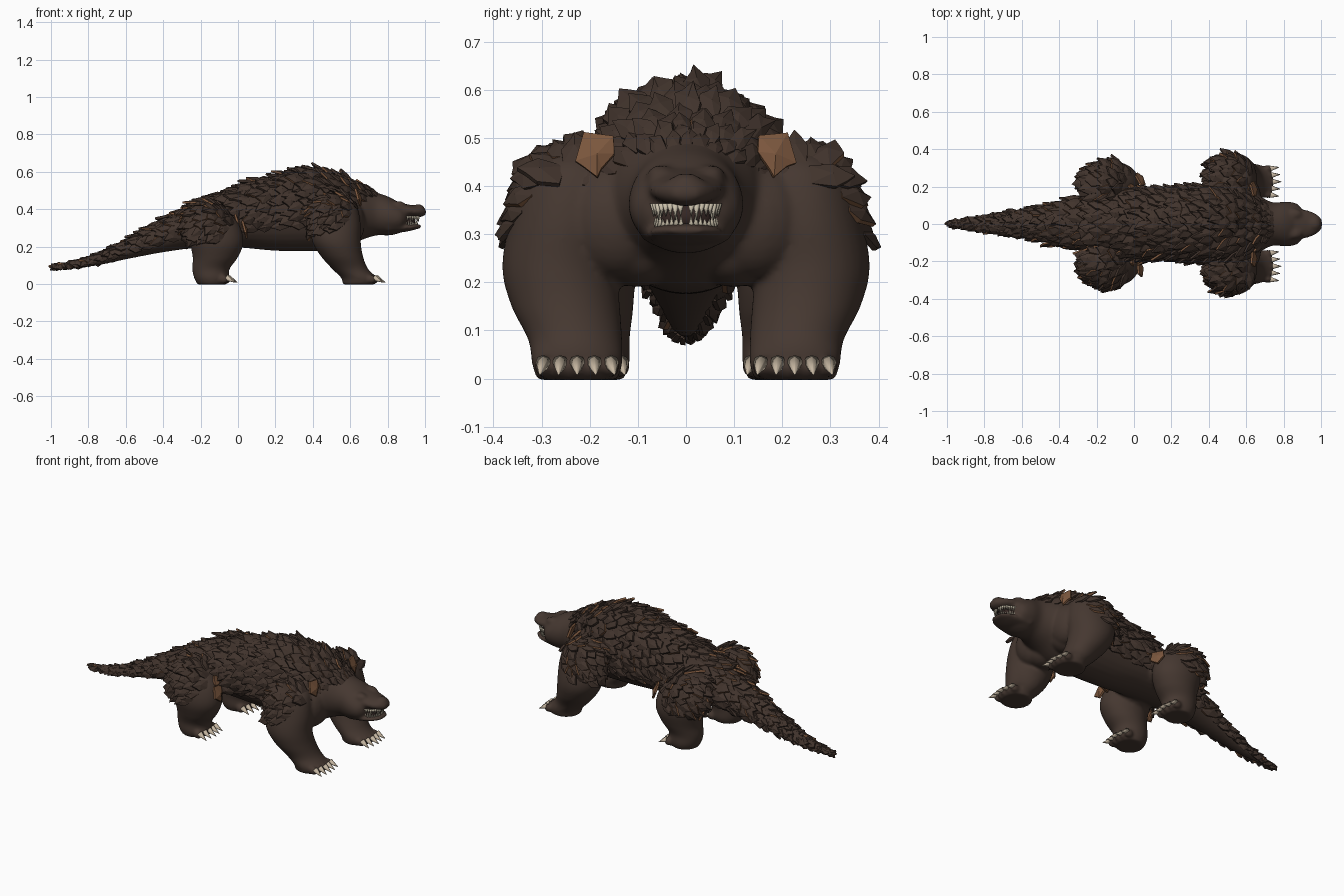
import bpy, bmesh, math, random
from mathutils import Vector, Matrix

random.seed(7)
if "Cube" in bpy.data.objects:
    bpy.data.objects.remove(bpy.data.objects["Cube"])


def material(name, rgb):
    m = bpy.data.materials.new(name)
    m.use_nodes = True
    m.diffuse_color = (*rgb, 1)
    m.node_tree.nodes["Principled BSDF"].inputs["Base Color"].default_value = (*rgb, 1)
    return m


SKIN = material("brown skin", (0.060, 0.039, 0.030))
SCALE = material("dark brown scale", (0.052, 0.033, 0.025))
RUST = material("rust brown scale", (0.20, 0.095, 0.047))
CLAW = material("horn claw", (0.55, 0.46, 0.35))
TOOTH = material("ivory tooth", (0.58, 0.52, 0.40))
DARK = material("mouth dark", (0.035, 0.02, 0.017))


def finish(bm, name, mats, smooth=False):
    me = bpy.data.meshes.new(name)
    bmesh.ops.recalc_face_normals(bm, faces=bm.faces[:])
    for f in bm.faces:
        f.smooth = smooth
    bm.to_mesh(me)
    bm.free()
    for m in mats:
        me.materials.append(m)
    ob = bpy.data.objects.new(name, me)
    bpy.context.collection.objects.link(ob)
    return ob


def interp(st, k):
    """Smooth curve through the stations, keyed by their first value."""
    k = min(max(k, st[0][0]), st[-1][0])
    i = max(j for j in range(len(st) - 1) if st[j][0] <= k)
    a, b = st[i], st[i + 1]
    p, n = st[max(i - 1, 0)], st[min(i + 2, len(st) - 1)]
    h = b[0] - a[0]
    t = (k - a[0]) / h
    out = []
    for c in range(1, len(a)):
        ma = (b[c] - p[c]) / (b[0] - p[0]) * h
        mb = (n[c] - a[c]) / (n[0] - a[0]) * h
        out.append((2*t**3 - 3*t*t + 1) * a[c] + (t**3 - 2*t*t + t) * ma
                   + (3*t*t - 2*t**3) * b[c] + (t**3 - t*t) * mb)
    return out


def along(st):
    """Surface of a form lying along x: stations are x, top, bottom, half width."""
    def point(x, v):
        top, bot, w = interp(st, x)
        return Vector((x, w * math.sin(v), (top + bot) / 2 + (top - bot) / 2 * math.cos(v)))
    return point


def upright(st, side):
    """Surface of a limb: stations are z, centre x, centre y, radius x, radius y."""
    def point(z, v):
        cx, cy, rx, ry = interp(st, z)
        return Vector((cx + rx * math.cos(v), side * (cy + ry * math.sin(v)), z))
    return point


def loft(bm, point, st, rows, sides=32):
    lo, hi = st[0][0], st[-1][0]
    rings = [[bm.verts.new(point(lo + (hi - lo) * i / rows, math.tau * j / sides))
              for j in range(sides)] for i in range(rows + 1)]
    for a, b in zip(rings, rings[1:]):
        for j in range(sides):
            k = (j + 1) % sides
            bm.faces.new((a[j], a[k], b[k], b[j]))
    bm.faces.new(rings[0])
    bm.faces.new(rings[-1])


def ball(bm, pos, size):
    bmesh.ops.create_uvsphere(bm, u_segments=20, v_segments=12, radius=1,
                              matrix=Matrix.Translation(pos) @ Matrix.Diagonal((*size, 1)))


def spike(bm, pos, direction, length, radius, sides=8):
    d = Vector(direction).normalized()
    mat = Matrix.Translation(Vector(pos) + d * length / 2) @ d.to_track_quat('Z', 'Y').to_matrix().to_4x4()
    bmesh.ops.create_cone(bm, cap_ends=True, segments=sides, radius1=radius,
                          radius2=radius * 0.08, depth=length, matrix=mat)


TRUNK = [(-1, .094, .082, .006), (-.8, .14, .092, .034), (-.6, .225, .132, .066),
         (-.4, .335, .17, .105), (-.2, .435, .195, .15), (0, .508, .195, .175),
         (.2, .57, .178, .18), (.38, .602, .175, .19), (.55, .57, .185, .19),
         (.66, .525, .235, .155), (.74, .49, .26, .116), (.81, .465, .26, .12),
         (.87, .43, .275, .11), (.90, .41, .30, .08), (.915, .385, .33, .04)]
SNOUT = [(.80, .45, .345, .09), (.9, .428, .36, .08), (.95, .418, .358, .066),
         (.985, .415, .36, .046), (1.006, .395, .372, .025)]
JAW = [(.80, .322, .27, .095), (.9, .324, .28, .082), (.95, .322, .292, .066), (.98, .317, .30, .035)]
FORE = [(-.003, .645, .226, .085, .084), (.03, .648, .226, .094, .094), (.08, .60, .23, .096, .098),
        (.15, .555, .25, .113, .113), (.23, .526, .262, .13, .12), (.33, .52, .248, .135, .117),
        (.42, .52, .235, .115, .102), (.455, .52, .23, .085, .08), (.48, .52, .226, .03, .03)]
HIND = [(-.003, -.14, .205, .076, .076), (.03, -.142, .205, .092, .088), (.08, -.145, .205, .1, .088),
        (.14, -.122, .212, .12, .102), (.22, -.115, .22, .144, .115), (.31, -.14, .216, .15, .112),
        (.375, -.155, .2, .115, .10), (.41, -.155, .19, .075, .07), (.425, -.155, .185, .03, .03)]
trunk = along(TRUNK)
LIMBS = [(st, s) for st in (FORE, HIND) for s in (1, -1)]

# Skin: trunk, tail, head and limbs fused into one smooth body
bm = bmesh.new()
loft(bm, trunk, TRUNK, 90)
loft(bm, along(SNOUT), SNOUT, 24)
loft(bm, along(JAW), JAW, 20)
for st, s in LIMBS:
    loft(bm, upright(st, s), st, 40)
    x, y = st[1][1], st[1][2] * s
    for i in range(-2, 3):
        ball(bm, (x + .078 - .006 * abs(i), y + .035 * i, .025), (.028, .019, .024))
ball(bm, (.965, 0, .405), (.032, .036, .022))
for s in (1, -1):
    ball(bm, (.855, s * .052, .42), (.045, .03, .024))
    ball(bm, (.60, s * .14, .33), (.08, .11, .12))
    ball(bm, (.55, s * .1, .26), (.1, .09, .07))
    ball(bm, (-.12, s * .12, .30), (.14, .11, .1))
skin = finish(bm, "body_skin", [SKIN], True)
rem = skin.modifiers.new("fuse", 'REMESH')
rem.mode, rem.voxel_size, rem.use_smooth_shade = 'VOXEL', 0.008, True
sm = skin.modifiers.new("soften", 'SMOOTH')
sm.factor, sm.iterations = 0.5, 10

# Mouth interior
bm = bmesh.new()
GUM = [(.82, .362, .305, .06), (.9, .362, .305, .062), (.945, .36, .307, .045)]
loft(bm, along(GUM), GUM, 8, 20)
finish(bm, "mouth_interior", [DARK], True)

# Teeth in an arch above and below
bm = bmesh.new()
for i in range(-9, 10):
    a = i * .16
    pos = (.885 + .082 * math.cos(a), .07 * math.sin(a))
    fang = 1.3 if abs(i) in (2, 6) else 1
    if i:
        spike(bm, (*pos, .364), (0, 0, -1), .027 * fang, .0078, 6)
        spike(bm, (pos[0] - .008, pos[1] * .93, .314), (0, 0, 1), .024 * fang, .007, 6)
finish(bm, "teeth", [TOOTH], True)

# Claws, five on each foot
bm = bmesh.new()
for st, s in LIMBS:
    x, y = st[1][1], st[1][2] * s
    for i in range(-2, 3):
        reach = .09 - .006 * abs(i)
        spike(bm, (x + reach, y + .035 * i, .034), (1, .08 * i, -.52), .056, .0165)
finish(bm, "claws", [CLAW], True)


def plate(bm, p, n, d, length, width, tilt, rust):
    """One pointed, ridged plate on normal n, pointing along d; rust: 0 none, 1 edges, 2 all."""
    d = (d - n * d.dot(n)).normalized()
    roll = random.uniform(-.3, .3)
    n = n * math.cos(roll) + n.cross(d) * math.sin(roll)
    s = n.cross(d)
    up = n * math.cos(tilt) - d * math.sin(tilt)
    d = d * math.cos(tilt) + n * math.sin(tilt)
    p = p - n * .008
    jag = random.uniform(-.2, .2)
    outline = [(0, -.4), (.55 + jag, -.5), (.8, -.26), (1, jag), (.78, .22), (.55 - jag, .5), (0, .4)]
    at = lambda a, b, h: bm.verts.new(p + d * a * length + s * b * width + up * h)
    top = [at(a, b, .006) for a, b in outline]
    low = [at(a, b, -.005) for a, b in outline]
    ridge = at(.5, jag * .4, .006 + width * .16)
    count = len(top)
    for i in range(count):
        j = (i + 1) % count
        face = bm.faces.new((top[i], top[j], ridge))
        face.material_index = int(rust == 2)
        bm.faces.new((low[i], low[j], top[j], top[i])).material_index = int(rust > 0)
    bm.faces.new(low[::-1]).material_index = int(rust > 0)


def normal_at(point, k, v, centre):
    p, e = point(k, v), .002
    n = (point(k + e, v) - point(k - e, v)).cross(point(k, v + e) - point(k, v - e)).normalized()
    return p, (n if n.dot(p - centre) > 0 else -n)


# Back and tail plates in staggered rings
bm = bmesh.new()
x, row = -.965, 0
while x < .77:
    size = min(1, max(.42, .42 + (x + 1) * .75))
    if x > .6:
        size = 1 - (x - .6) * 2.8
    top, bot, w = interp(TRUNK, x)
    limit = math.radians(112 if x < -.3 or -.05 < x < .45 else 100)
    if x > .6:
        limit *= 1 - (x - .6) * 4.4
    radius = (w + (top - bot) / 2) / 2
    count = max(2, int(limit * radius / (.047 * size)))
    # Rust edges cluster over the haunches
    rusty = .5 if -.45 < x < -.1 else .14
    for i in range(-count, count + 1):
        v = limit * (i + .5 * (row % 2)) / (count + .5)
        p, n = normal_at(trunk, x, v, Vector((x, 0, (top + bot) / 2)))
        back = Vector((-1, random.uniform(-.25, .25), -.35 * abs(math.sin(v))))
        plate(bm, p, n, back, .1 * size * random.uniform(.8, 1.2),
              .062 * size * random.uniform(.8, 1.15), random.uniform(.16, .46),
              int(random.random() < rusty))
    x += .042 * size
    row += 1
finish(bm, "back_scales", [SCALE, RUST])

# Shoulder and hip plates
for st, s in LIMBS:
    bm = bmesh.new()
    point = upright(st, s)
    high = st[-1][0]
    rows = [high - h for h in (.006, .016, .03, .055, .085, .115, .142, .165)]
    for r, z in enumerate(rows):
        cx, cy, rx, ry = interp(st, z)
        count = max(4, int(math.tau * (rx + ry) / 2 / .05))
        for i in range(count):
            v = math.tau * (i + .5 * (r % 2)) / count
            p, n = normal_at(point, z, v, Vector((cx, s * cy, z - .02)))
            if n.y * s < -.35 or (n.x > .35 and z < high - .20 + .15 * n.x):
                continue
            trail = Vector((-.85, -s * .03, -.5 + random.uniform(-.15, .15)))
            plate(bm, p, n, trail, .086 * random.uniform(.8, 1.2), .057 * random.uniform(.8, 1.15),
                  random.uniform(.04, .24), int(random.random() < .6))
    # Broad rust plates at the front of the pad
    spots = [(.637, .182, .508)] if st is FORE else [(.03, .235, .335), (-.01, .18, .37)]
    for fx, fy, fz in spots:
        plate(bm, Vector((fx, s * fy, fz)), Vector((.9, s * .2, .2)).normalized(),
              Vector((0, s * .1, -1)), .092, .078, .08, 2)
    name = ("shoulder" if st is FORE else "hip") + ("_scales_left" if s > 0 else "_scales_right")
    finish(bm, name, [SCALE, RUST])

# Tail tip
bm = bmesh.new()
spike(bm, (-.93, 0, .10), (-1, 0, -.14), .07, .016, 7)
finish(bm, "tail_tip", [SCALE])
